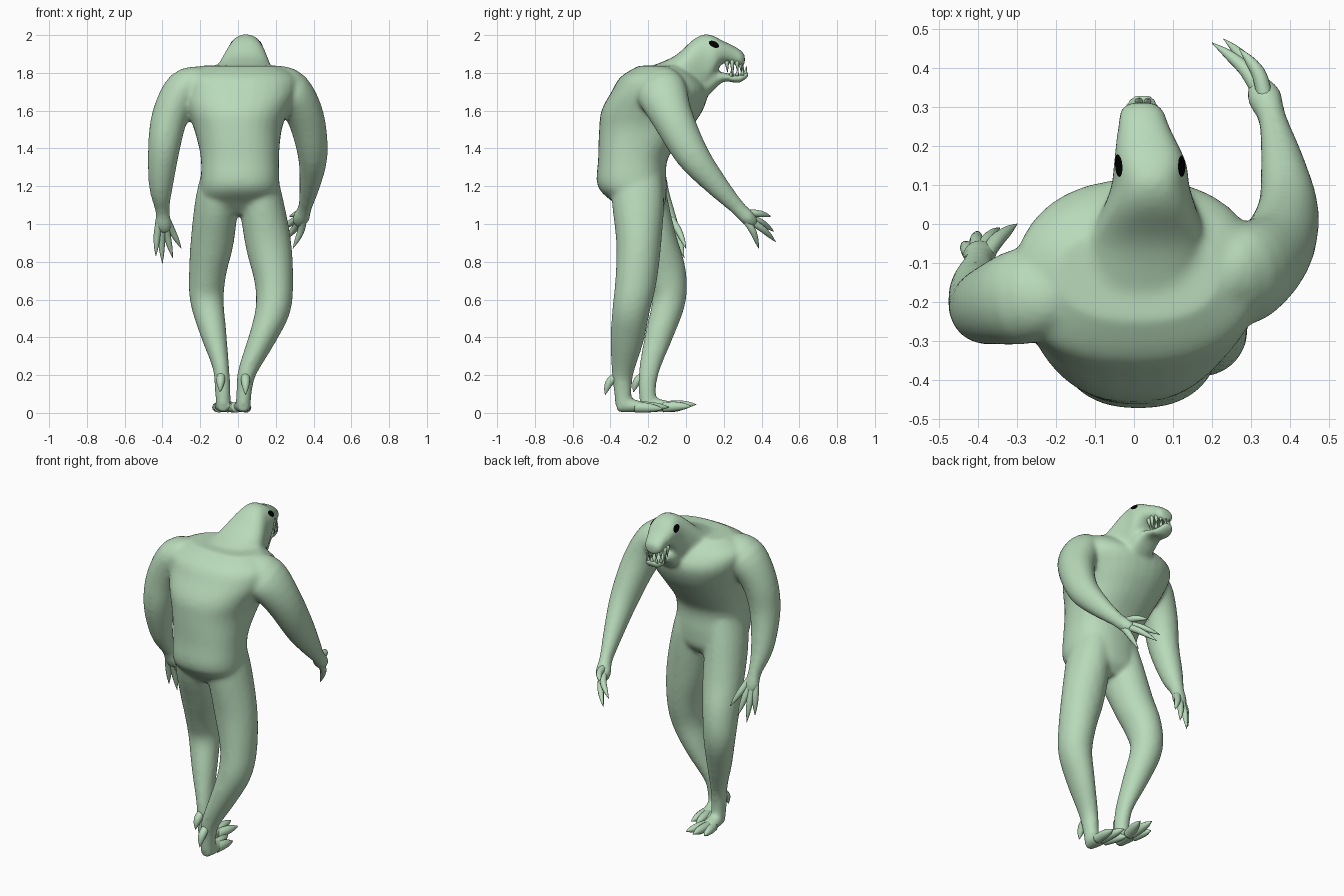
import bpy, bmesh, math
from mathutils import Vector


def material(name, rgb):
    m = bpy.data.materials.new(name)
    m.diffuse_color = (*rgb, 1)
    return m


GREEN = material("pale green skin", (0.48, 0.70, 0.49))
BLACK = material("black eye", (0.0, 0.0, 0.0))


def catmull(rows, n):
    """Smooth a list of stations with a Catmull-Rom spline."""
    pts = [rows[0]] + rows + [rows[-1]]
    out = []
    for i in range(1, len(pts) - 2):
        a, b, c, d = pts[i - 1:i + 3]
        for k in range(n):
            t = k / n
            out.append([0.5 * (2 * q + (r - p) * t + (2 * p - 5 * q + 4 * r - s) * t * t
                               + (3 * q - p - 3 * r + s) * t ** 3)
                        for p, q, r, s in zip(a, b, c, d)])
    return out + [list(rows[-1])]


def loft(bm, rows, normal=None, sides=20, power=2.0, n=4):
    """Closed skin through stations (x, y, z, half width, half depth)."""
    rows = catmull([r if len(r) == 5 else (*r, r[3]) for r in rows], n)
    rings = []
    for i, (x, y, z, a, b) in enumerate(rows):
        p, q = rows[max(i - 1, 0)], rows[min(i + 1, len(rows) - 1)]
        t = Vector(normal) if normal else (Vector(q[:3]) - Vector(p[:3])).normalized()
        u = Vector((1, 0, 0))
        u = (u - t * u.dot(t)).normalized()
        v = t.cross(u)
        ring = []
        for k in range(sides):
            f = 2 * math.pi * k / sides
            c, s = math.cos(f), math.sin(f)
            c = math.copysign(abs(c) ** (2 / power), c)
            s = math.copysign(abs(s) ** (2 / power), s)
            ring.append(bm.verts.new(Vector((x, y, z)) + u * a * c + v * b * s))
        rings.append(ring)
    for r, s in zip(rings, rings[1:]):
        for k in range(sides):
            j = (k + 1) % sides
            bm.faces.new((r[k], r[j], s[j], s[k]))
    bm.faces.new(rings[0][::-1])
    bm.faces.new(rings[-1])


def finish(bm, name, mat):
    bmesh.ops.recalc_face_normals(bm, faces=bm.faces)
    for f in bm.faces:
        f.smooth = True
    me = bpy.data.meshes.new(name)
    bm.to_mesh(me)
    bm.free()
    me.materials.append(mat)
    ob = bpy.data.objects.new(name, me)
    bpy.context.collection.objects.link(ob)
    return ob


# Body: overlapping lofts fused into one skin
bm = bmesh.new()
# torso
loft(bm, [(0, -.235, 1.05, .10, .08), (0, -.245, 1.11, .19, .135), (.01, -.285, 1.2, .208, .183),
          (.01, -.28, 1.35, .207, .185), (0, -.22, 1.5, .232, .24), (0, -.18, 1.6, .27, .268),
          (.01, -.14, 1.7, .31, .255), (.005, -.14, 1.78, .305, .205), (.01, -.13, 1.838, .21, .12)],
     normal=(0, 0, 1), sides=32, power=2.3)
# neck, skull and upper snout
loft(bm, [(.015, -.20, 1.74, .18, .09), (.03, -.06, 1.77, .16, .12), (.04, .04, 1.83, .12, .148),
          (.042, .10, 1.85, .10, .155), (.042, .15, 1.885, .095, .11), (.036, .19, 1.91, .085, .062),
          (.025, .25, 1.895, .067, .05), (.02, .295, 1.874, .055, .042), (.02, .312, 1.87, .03, .025)],
     normal=(0, 1, 0), sides=24, power=2.4)
# throat and lower jaw
loft(bm, [(.04, .05, 1.71, .09, .09), (.04, .13, 1.75, .078, .058), (.032, .20, 1.778, .065, .024),
          (.024, .27, 1.767, .055, .022), (.02, .31, 1.782, .045, .02), (.02, .33, 1.795, .028, .016)],
     normal=(0, 1, 0), sides=20, power=2.3)
# right arm (reaching forward) and left arm (hanging), each ending in a palm
loft(bm, [(.20, -.15, 1.72, .10, .11), (.285, -.13, 1.70, .105, .135), (.36, -.07, 1.56, .098, .11),
          (.395, .03, 1.37, .08, .09), (.382, .15, 1.22, .058, .065), (.355, .27, 1.09, .037, .042),
          (.335, .325, 1.035, .046, .042), (.315, .36, 1.00, .03, .032)])
loft(bm, [(-.20, -.18, 1.73, .10, .11), (-.285, -.185, 1.71, .105, .125), (-.36, -.205, 1.57, .097, .105),
          (-.392, -.21, 1.4, .085, .09), (-.408, -.16, 1.2, .064, .066), (-.40, -.10, 1.07, .038, .04),
          (-.395, -.075, 1.0, .046, .034), (-.385, -.06, .955, .03, .022)])
# left leg (forward, bent) and right leg (back, straighter), rooted inside the hips
loft(bm, [(-.085, -.265, 1.32, .09, .13), (-.11, -.24, 1.14, .113, .14), (-.135, -.17, .92, .115, .12),
          (-.16, -.11, .75, .10, .11), (-.165, -.09, .6, .09, .09), (-.13, -.14, .42, .07, .075),
          (-.092, -.19, .25, .045, .057), (-.082, -.205, .14, .042, .048), (-.078, -.20, .045, .04, .045)])
loft(bm, [(.10, -.27, 1.32, .09, .13), (.12, -.255, 1.14, .115, .14), (.16, -.25, .9, .122, .12),
          (.19, -.265, .7, .103, .11), (.185, -.29, .55, .093, .10), (.13, -.31, .4, .073, .09),
          (.05, -.335, .22, .05, .06), (.033, -.335, .12, .042, .048), (.028, -.33, .045, .04, .045)])
# soles
loft(bm, [(-.078, -.235, .037, .03, .035), (-.08, -.16, .040, .045, .037), (-.083, -.08, .034, .045, .026)])
loft(bm, [(.028, -.365, .037, .03, .035), (.026, -.30, .038, .045, .037), (.016, -.22, .032, .045, .026)])
body = finish(bm, "body", GREEN)
fuse = body.modifiers.new("fuse", 'REMESH')
fuse.mode = 'VOXEL'
fuse.voxel_size = 0.011
fuse.use_smooth_shade = True
# Soften the joins strongly on the trunk, lightly on thin parts
soft = body.modifiers.new("soften", 'SMOOTH')
soft.factor = 0.5
soft.iterations = 14


def digit(bm, base, tip, r, arch):
    """Tapered finger or toe with a knuckle bend and a pointed claw."""
    a, b = Vector(base), Vector(tip)
    m, k = a.lerp(b, .4) + Vector(arch), a.lerp(b, .72) + Vector(arch) * .7
    loft(bm, [(*a, r), (*m, r * .95), (*k, r * .65), (*b, .001)], sides=10)


# Clawed fingers
bm = bmesh.new()
for base, tip in [((.338, .315, 1.06), (.27, .45, 1.04)), ((.33, .325, 1.04), (.20, .465, .96)),
                  ((.335, .325, 1.025), (.23, .475, .905)), ((.345, .31, 1.03), (.29, .385, .87))]:
    digit(bm, base, tip, .02, (.012, .010, .004))
for base, tip in [((-.415, -.085, 1.02), (-.435, -.05, .83)), ((-.40, -.075, 1.01), (-.40, -.02, .79)),
                  ((-.388, -.075, 1.01), (-.345, -.01, .82)), ((-.38, -.08, 1.03), (-.30, 0, .87))]:
    digit(bm, base, tip, .02, (-.004, .006, .003))
finish(bm, "fingers", GREEN)

# Clawed toes and heel spurs
bm = bmesh.new()
for base, tip in [((-.10, -.12, .03), (-.125, .0, .025)), ((-.082, -.11, .035), (-.085, .055, .045)),
                  ((-.06, -.12, .03), (-.02, .03, .035)), ((-.005, -.26, .03), (-.06, -.12, .02)),
                  ((.018, -.26, .032), (-.005, -.09, .03)), ((.04, -.27, .03), (.05, -.12, .02))]:
    digit(bm, base, tip, .028, (0, 0, .002))
digit(bm, (-.09, -.22, .20), (-.095, -.278, .11), .024, (0, -.012, .008))
digit(bm, (.04, -.36, .20), (.04, -.428, .095), .024, (0, -.014, .008))
finish(bm, "toes", GREEN)

# Teeth around both jaws, with larger fangs at the corners of the snout
bm = bmesh.new()
for i in range(9):
    a = math.radians(-108 + 27 * i)
    s, c = math.sin(a), math.cos(a)
    big = .075 if i in (1, 7) else .045
    x, y = .023 + .052 * s, .235 + .06 * c
    loft(bm, [(x, y, 1.868, .011), (x, y, 1.85, .011), (x, y + .004, 1.846 - big, .001)], sides=8, n=1)
    a += math.radians(12 if i < 4 else -12)
    s, c = math.sin(a), math.cos(a)
    x, y = .023 + .046 * s, .245 + .072 * c
    z = 1.778 + .012 * max(c, 0)
    loft(bm, [(x, y, z, .009), (x, y, z + .013, .009), (x, y + .006, z + .045, .001)], sides=8, n=1)
finish(bm, "teeth", GREEN)

# Eyes: thin discs wrapped onto the head
for side, name in ((-1, "left_eye"), (1, "right_eye")):
    bm = bmesh.new()
    bmesh.ops.create_circle(bm, cap_ends=True, cap_tris=True, segments=20, radius=1)
    bmesh.ops.subdivide_edges(bm, edges=bm.edges[:], cuts=2, use_grid_fill=True)
    out = Vector((side * .88, 0, .47))
    up = Vector((-side * .47, 0, .88))
    for v in bm.verts:
        v.co = (Vector((.042, .150, 1.948)) + out * .08 - up * .035
                + Vector((0, 1, -.3)) * v.co.x * .029 + up * v.co.y * .021)
    eye = finish(bm, name, BLACK)
    wrap = eye.modifiers.new("wrap", 'SHRINKWRAP')
    wrap.target = body
    wrap.wrap_method = 'NEAREST_SURFACEPOINT'
    wrap.wrap_mode = 'OUTSIDE_SURFACE'
    wrap.offset = 0.003
